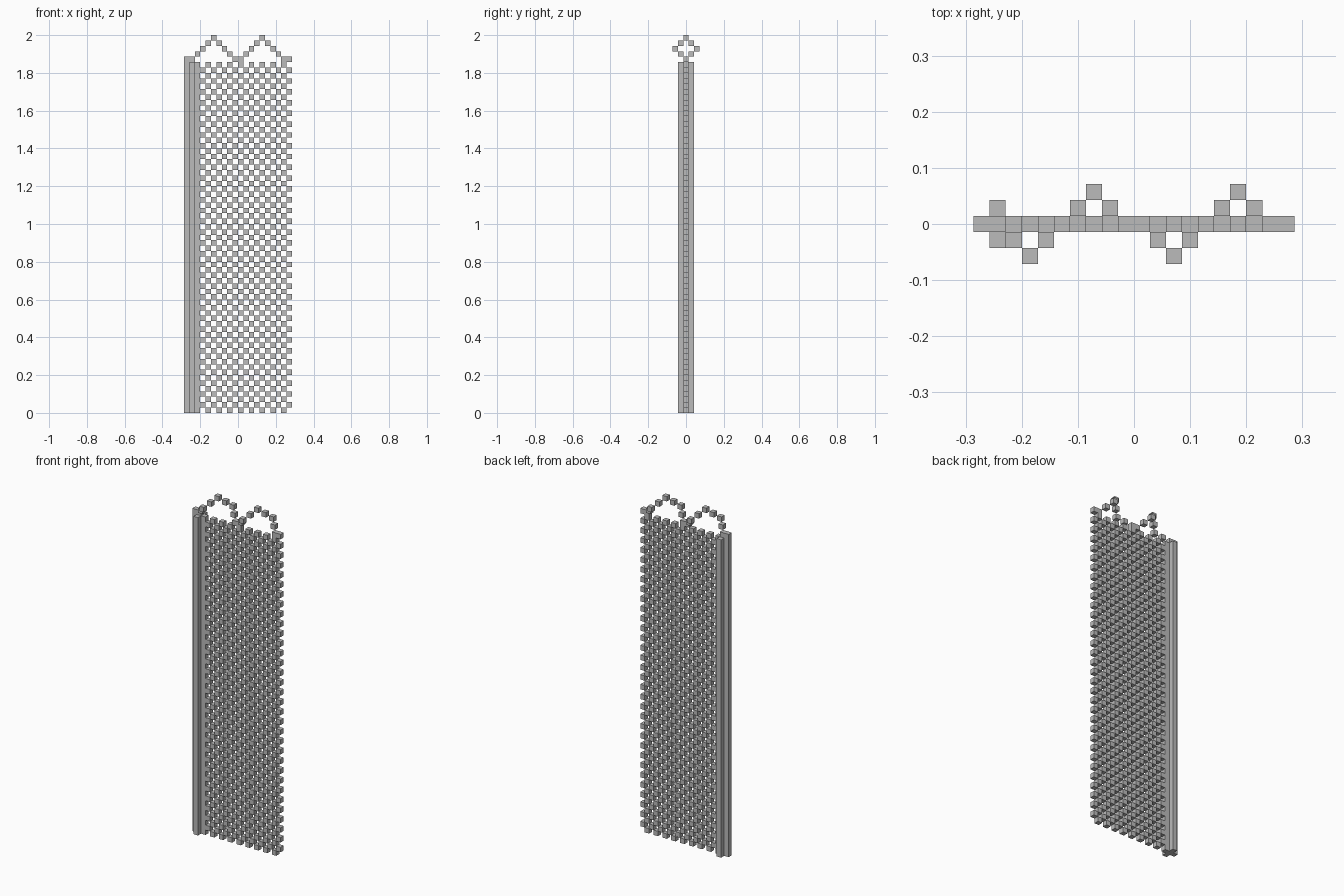
import bpy
import bmesh
from mathutils import Vector

cube = bpy.data.objects.get("Cube")
if cube:
    bpy.data.objects.remove(cube, do_unlink=True)

U = 2 / 70            # edge of one block
COLS = 20             # blocks across the width

grey = bpy.data.materials.new("plain grey")
grey.use_nodes = True
grey.diffuse_color = (0.5, 0.5, 0.5, 1)
grey.node_tree.nodes["Principled BSDF"].inputs["Base Color"].default_value = (0.5, 0.5, 0.5, 1)


def column(x, y, height):
    return {(x, y, z) for z in range(height)}


# Pole with a plus-shaped section, its core and outer arm one block taller
pole = column(0, 0, 66) | column(1, 0, 66)
for x, y in ((1, -1), (1, 1), (2, 0)):
    pole |= column(x, y, 65)

# Checkered net
net = {(x, 0, z) for x in range(3, COLS) for z in range(65) if (x + z) % 2 == 0}

# Two coiled loops of cord along the top, ending on a corner block
cord = {(COLS - 1, 0, 65)}
for start in (1, 10):
    for i, side in enumerate((0, -1, -2, -1, 0, 1, 2, 1, 0)):
        cord.add((start + i, side, 69 - abs(i - 4)))

occupied = pole | net | cord


def build(name, cells):
    """Make a block object, leaving out faces hidden between blocks."""
    bm = bmesh.new()
    verts = {}

    def vert(p):
        key = tuple(round(2 * c) for c in p)
        if key not in verts:
            x, y, z = p
            verts[key] = bm.verts.new(((x - COLS / 2 + 0.5) * U, y * U, (z + 0.5) * U))
        return verts[key]

    for cell in sorted(cells):
        for axis in range(3):
            for sign in (-1, 1):
                n = Vector((0, 0, 0))
                n[axis] = sign
                centre = Vector(cell)
                if tuple(int(c) for c in centre + n) in occupied:
                    continue
                a = Vector((0, 0, 0))
                a[(axis + 1) % 3] = 1
                b = n.cross(a)
                corners = [centre + (n + s * a + t * b) / 2
                           for s, t in ((-1, -1), (1, -1), (1, 1), (-1, 1))]
                bm.faces.new([vert(p) for p in corners])
    # Merge stacked faces into long flat sides
    bmesh.ops.dissolve_limit(bm, angle_limit=0.01, verts=bm.verts[:], edges=bm.edges[:])
    mesh = bpy.data.meshes.new(name)
    bm.to_mesh(mesh)
    bm.free()
    mesh.materials.append(grey)
    bpy.context.collection.objects.link(bpy.data.objects.new(name, mesh))


build("pole", pole)
build("checkered_net", net)
build("top_cord", cord - pole)
